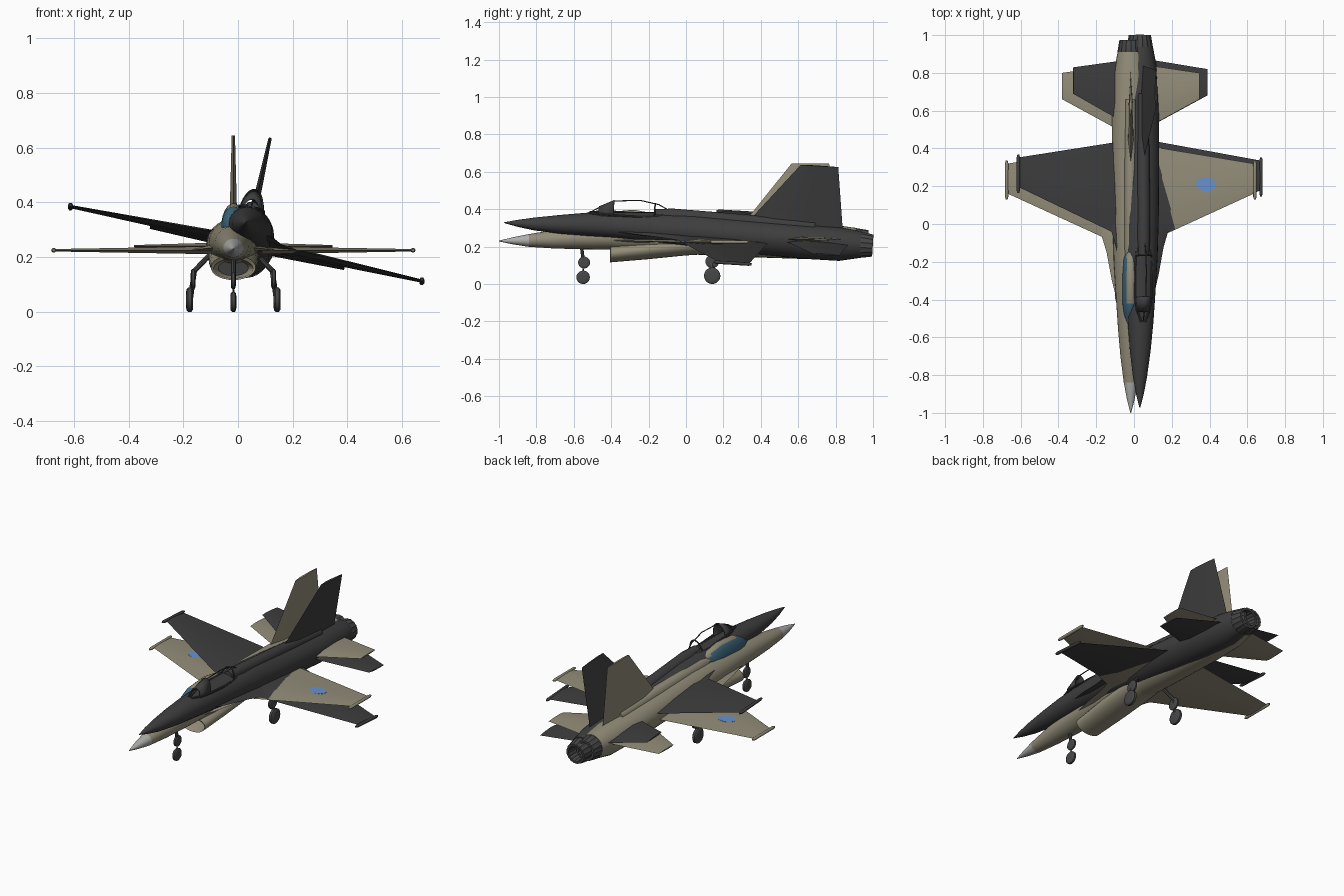
import bpy, bmesh, math
from mathutils import Matrix, Vector

cube = bpy.data.objects.get("Cube")
if cube:
    bpy.data.objects.remove(cube, do_unlink=True)


def material(name, r, g, b):
    m = bpy.data.materials.new(name)
    m.use_nodes = True
    m.diffuse_color = (r, g, b, 1)
    bsdf = m.node_tree.nodes["Principled BSDF"]
    bsdf.inputs["Base Color"].default_value = (r, g, b, 1)
    bsdf.inputs["Roughness"].default_value = 0.7
    return m


TAN = material("tan paint", 0.29, 0.265, 0.19)
RADOME = material("radome grey", 0.42, 0.42, 0.41)
CHARCOAL = material("charcoal", 0.048, 0.048, 0.048)
METAL = material("dark metal", 0.06, 0.062, 0.06)
BLUE = material("roundel blue", 0.14, 0.29, 0.62)
GLASS = material("canopy glass", 0.05, 0.14, 0.21)


def finish(bm, name, mats, place, mirror=False, angle=35):
    """Turn a bmesh into a placed object with sharp edges kept."""
    bmesh.ops.recalc_face_normals(bm, faces=bm.faces)
    me = bpy.data.meshes.new(name)
    bm.to_mesh(me)
    bm.free()
    for m in mats:
        me.materials.append(m)
    for p in me.polygons:
        p.use_smooth = True
    me.set_sharp_from_angle(angle=math.radians(angle))
    ob = bpy.data.objects.new(name, me)
    bpy.context.scene.collection.objects.link(ob)
    ob.matrix_world = place
    if mirror:
        ob.modifiers.new("both_sides", 'MIRROR').use_mirror_merge = False
    return ob


def skin(bm, rings, caps=True):
    rows = [[bm.verts.new(p) for p in ring] for ring in rings]
    n = len(rows[0])
    for a, b in zip(rows, rows[1:]):
        for i in range(n):
            j = (i + 1) % n
            bm.faces.new((a[i], a[j], b[j], b[i]))
    if caps:
        bm.faces.new(rows[0])
        bm.faces.new(rows[-1])


def loft(name, sections, mats, place, n=28, x=0, ridge=1, caps=True, rule=None, mirror=False):
    """Body along y from sections of (y, half width, centre z, height up, height down)."""
    rings = []
    for y, w, zc, up, dn in sections:
        ring = []
        for i in range(n):
            a = math.tau * i / n
            k = ridge if i % 2 else 1
            s = math.sin(a)
            ring.append((x + k * w * math.cos(a), y, zc + k * s * (up if s > 0 else dn)))
        rings.append(ring)
    bm = bmesh.new()
    skin(bm, rings, caps)
    if rule:
        for f in bm.faces:
            f.material_index = rule(f.calc_center_median())
    return finish(bm, name, mats, place, mirror)


def round_loft(name, radii, z, mats, place, **kw):
    return loft(name, [(y, r, z, r, r) for y, r in radii], mats, place, **kw)


def lifting(name, stations, axis, mats, place, mirror=False):
    """Wing-like panel from stations of (leading edge, trailing edge, thickness)."""
    rings = []
    for le, te, t in stations:
        le, te, up = Vector(le), Vector(te), Vector(axis) * t / 2
        front, rear = le.lerp(te, 0.25), le.lerp(te, 0.65)
        rings.append([le, front + up, rear + up * 0.8, te, rear - up * 0.8, front - up])
    bm = bmesh.new()
    skin(bm, rings)
    return finish(bm, name, mats, place, mirror, 20)


def tube(name, pts, r, mats, place, mirror=False):
    """Round bar through points, one ring per point."""
    pts = [Vector(p) for p in pts]
    rings = []
    for i, p in enumerate(pts):
        d = pts[min(i + 1, len(pts) - 1)] - pts[max(i - 1, 0)]
        q = d.to_track_quat('Z', 'Y')
        rings.append([p + q @ Vector((r * math.cos(k * math.tau / 8), r * math.sin(k * math.tau / 8), 0))
                      for k in range(8)])
    bm = bmesh.new()
    skin(bm, rings)
    return finish(bm, name, mats, place, mirror)


def disc(name, centre, r, width, mats, place, mirror=False):
    """Wheel with a chamfered tyre, axle along x."""
    bm = bmesh.new()
    rings = []
    for dx, k in ((-0.5, 0.55), (-0.45, 0.85), (-0.25, 1), (0.25, 1), (0.45, 0.85), (0.5, 0.55)):
        rings.append([(centre[0] + dx * width, centre[1] + k * r * math.cos(a), centre[2] + k * r * math.sin(a))
                      for a in (math.tau * i / 20 for i in range(20))])
    skin(bm, rings)
    return finish(bm, name, mats, place, mirror)


FUSELAGE = [(-1, .002, .23, .002, .002), (-.93, .02, .231, .018, .018), (-.84, .037, .233, .034, .034),
            (-.7, .055, .24, .05, .05), (-.55, .068, .248, .064, .062), (-.4, .078, .25, .073, .065),
            (-.2, .09, .25, .085, .075), (0, .096, .25, .09, .09), (.3, .1, .245, .085, .1),
            (.6, .1, .24, .08, .105), (.8, .09, .235, .08, .1), (.91, .07, .23, .07, .072)]
CANOPY = [(-.55, .01, .3, .012, .01), (-.48, .036, .305, .05, .02), (-.42, .044, .305, .08, .02),
          (-.28, .045, .305, .092, .02), (-.18, .038, .31, .07, .02), (-.12, .01, .325, .025, .02)]


def airframe(prefix, paint, nose, place):
    """Parts that both aircraft share."""
    loft(prefix + "fuselage", FUSELAGE, [paint, nose], place, rule=lambda c: int(c.y < -.84))
    loft(prefix + "spine", [(-.2, .03, .32, .035, .02), (-.1, .036, .325, .038, .02),
                            (.3, .034, .32, .035, .02), (.66, .028, .31, .028, .02)], [paint], place, n=12)
    # main wing with its forward strake
    lifting(prefix + "wings", [((.05, -.115, .225), (.05, .42, .225), .03),
                               ((.65, .16, .225), (.65, .32, .225), .009)], (0, 0, 1), [paint], place, True)
    lifting(prefix + "strakes", [((.05, -.5, .235), (.05, .1, .235), .03),
                                 ((.1, -.3, .232), (.1, .1, .232), .016),
                                 ((.128, -.15, .228), (.128, .1, .228), .01),
                                 ((.155, -.06, .225), (.155, .1, .225), .006)], (0, 0, 1), [paint], place, True)
    round_loft(prefix + "wingtip_rails", [(.13, .005), (.145, .009), (.32, .009), (.335, .005)],
               .225, [paint], place, n=10, x=.657, mirror=True)
    # tail surfaces
    lifting(prefix + "tailplanes", [((.06, .495, .24), (.06, .845, .24), .026),
                                    ((.363, .66, .24), (.363, .8, .24), .008)], (0, 0, 1), [paint], place, True)
    lifting(prefix + "fin", [((0, .288, .3), (0, .81, .3), .03),
                             ((0, .565, .645), (0, .765, .645), .012)], (1, 0, 0), [paint], place)
    # ridged hollow nozzle
    round_loft(prefix + "nozzle", [(.88, .066), (.91, .071), (.975, .06), (.975, .047), (.9, .042)],
               .228, [METAL], place, n=32, ridge=.94)


# Intact aircraft
tan_place = Matrix.Translation((-.017, 0, 0))
airframe("tan_", TAN, RADOME, tan_place)
loft("tan_canopy", CANOPY, [GLASS, TAN], tan_place, n=24,
     rule=lambda c: int(abs(c.x) < .018 and c.y > -.42 and c.z > .35))
loft("tan_intake", [(-.25, .055, .16, .028, .028), (-.395, .072, .158, .035, .035), (-.405, .082, .162, .045, .046),
                    (-.2, .09, .185, .05, .052), (0, .092, .205, .05, .052), (.2, .08, .225, .04, .06)],
     [TAN, CHARCOAL], tan_place, rule=lambda c: int(c.y < -.24 and abs(c.y + .25) < .01))

# Roundels as thin plates on the wings
bm = bmesh.new()
bmesh.ops.create_cone(bm, cap_ends=True, segments=32, radius1=1, radius2=1, depth=1,
                      matrix=Matrix.Translation((.397, .208, .2295)) @ Matrix.Diagonal((.052, .038, .008, 1)))
finish(bm, "tan_roundels", [BLUE], tan_place, True)

# Landing gear
disc("nose_wheel", (0, -.55, .036), .036, .022, [METAL], tan_place)
disc("nose_gear_disc", (0, -.545, .115), .032, .018, [METAL], tan_place)
tube("nose_strut", [(0, -.55, .036), (0, -.55, .13), (0, -.56, .21)], .009, [METAL], tan_place)
disc("main_wheels", (.16, .14, .044), .044, .026, [METAL], tan_place, True)
disc("main_gear_discs", (.147, .14, .12), .036, .018, [METAL], tan_place, True)
tube("main_struts", [(.158, .14, .044), (.142, .14, .15), (.07, .11, .225)], .01, [METAL], tan_place, True)

# Burnt aircraft, rolled and pitched through the first
burnt_place = (Matrix.Translation((.03, .225, .25)) @ Matrix.Rotation(math.radians(-3.5), 4, 'X')
               @ Matrix.Rotation(math.radians(12), 4, 'Y') @ Matrix.Translation((0, -.2, -.225)))
airframe("burnt_", CHARCOAL, CHARCOAL, burnt_place)

# Glassless canopy frame: windscreen arch, top bar and sills
arch = loft("burnt_windscreen_arch", [(-.5, .034, .305, .045, .02), (-.42, .044, .305, .085, .02)],
            [CHARCOAL], burnt_place, n=24, caps=False)
arch.modifiers.new("thickness", 'SOLIDIFY').thickness = .006
tube("burnt_canopy_bar", [(0, y, zc + up) for y, w, zc, up, dn in CANOPY], .003, [CHARCOAL], burnt_place)
tube("burnt_canopy_sills", [(w, y, zc + .012) for y, w, zc, up, dn in CANOPY], .006,
     [CHARCOAL], burnt_place, True)
tube("burnt_rear_hoop", [(.042 * math.cos(a), -.2, .31 + .075 * math.sin(a))
                         for a in (math.pi * i / 12 for i in range(13))], .004, [CHARCOAL], burnt_place)
